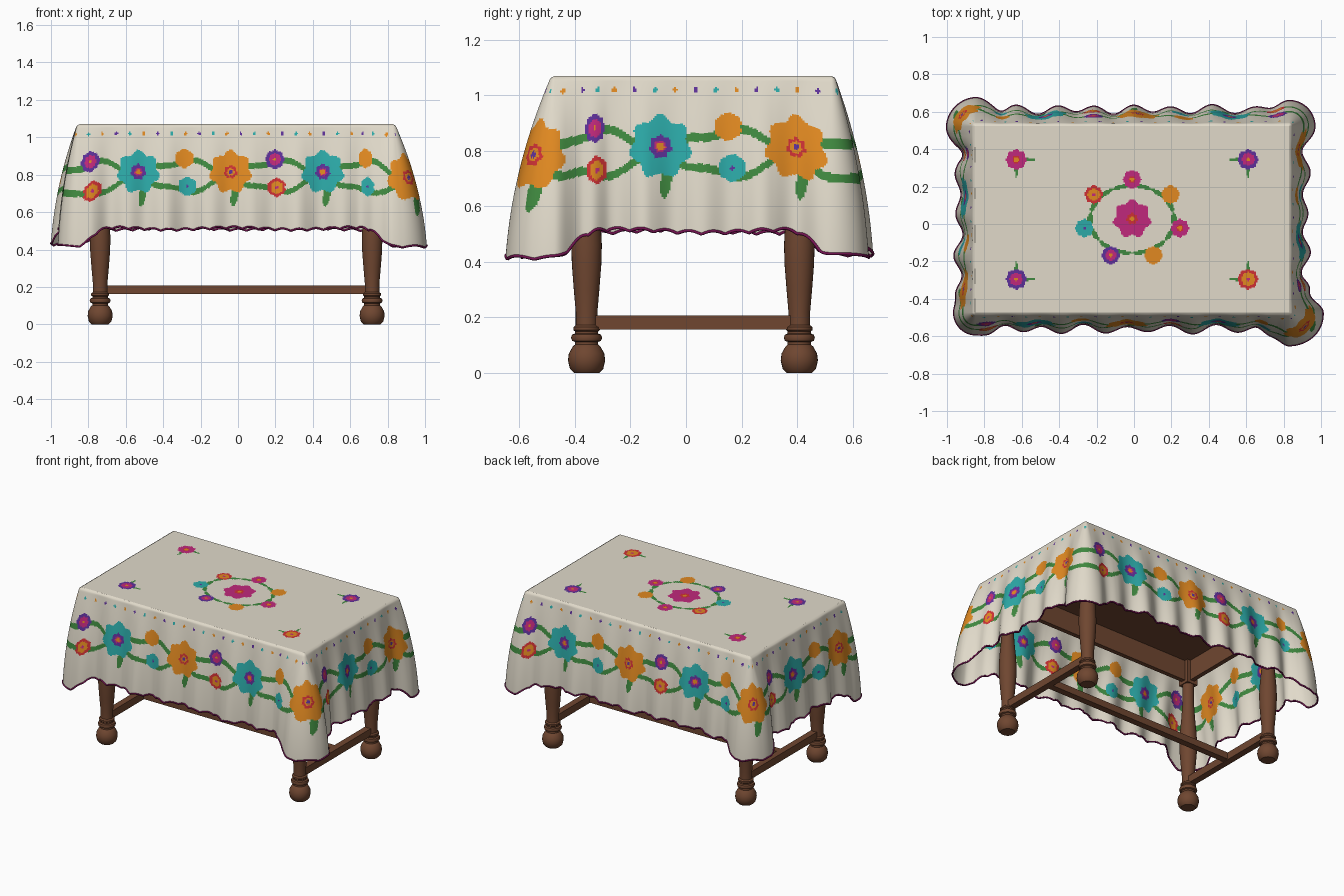
import bpy, math
from math import sin, cos, pi, hypot, atan2, exp

if "Cube" in bpy.data.objects:
    bpy.data.objects.remove(bpy.data.objects["Cube"])

# Colours (linear)
COLS = [("cream cloth", (0.75, 0.70, 0.59)), ("teal", (0.025, 0.40, 0.39)),
        ("orange", (0.75, 0.25, 0.015)), ("magenta", (0.53, 0.022, 0.20)),
        ("purple", (0.11, 0.03, 0.32)), ("red", (0.62, 0.03, 0.035)),
        ("leaf green", (0.05, 0.25, 0.05)), ("plum hem", (0.17, 0.006, 0.08)),
        ("brown wood", (0.16, 0.062, 0.03))]
MATS = []
for name, c in COLS:
    m = bpy.data.materials.new(name)
    m.diffuse_color = (*c, 1)
    m.use_nodes = True
    m.node_tree.nodes["Principled BSDF"].inputs["Base Color"].default_value = m.diffuse_color
    MATS.append(m)
CREAM, TEAL, ORANGE, MAGENTA, PURPLE, RED, GREEN, PLUM, WOOD = range(9)

X0, X1, Y0, Y1, ZT = -0.86, 0.84, -0.485, 0.535, 1.07   # covered table top
CX, CY = (X0 + X1) / 2, (Y0 + Y1) / 2
RES, ROWS, EDGE = 0.0066, 85, 0.012


def add(name, verts, faces, mats, idx=None, angle=None):
    me = bpy.data.meshes.new(name)
    me.from_pydata(verts, [], faces)
    for m in mats:
        me.materials.append(MATS[m])
    if idx:
        me.polygons.foreach_set("material_index", idx)
    if angle:
        me.shade_smooth()
        me.set_sharp_from_angle(angle=math.radians(angle))
    me.update()
    ob = bpy.data.objects.new(name, me)
    bpy.context.collection.objects.link(ob)
    return ob


# Embroidery patterns
def flower(dx, dy, r, petals, rings):
    """Rings run from the inside out as (fraction of radius, colour)."""
    d = hypot(dx, dy)
    if d > r * 1.15:
        return None
    amp = 0.1 if r > 0.06 else 0.05
    k = d / (r * (1 + amp * cos(petals * atan2(dx, dy))))
    return next((c for f, c in rings if k <= f), None)


BIG_TEAL = [(0.13, ORANGE), (0.2, MAGENTA), (0.37, PURPLE), (1, TEAL)]
BIG_ORANGE = [(0.1, PURPLE), (0.2, ORANGE), (0.32, RED), (1, ORANGE)]
BIG_MAGENTA = [(0.12, ORANGE), (0.3, RED), (1, MAGENTA)]
S_PURPLE = [(0.18, ORANGE), (0.64, MAGENTA), (1, PURPLE)]
S_RED = [(0.18, MAGENTA), (0.68, ORANGE), (1, RED)]
S_ORANGE, S_TEAL = [(1, ORANGE)], [(0.16, PURPLE), (1, TEAL)]
S_MAGENTA = [(0.25, ORANGE), (0.38, RED), (1, MAGENTA)]

BORDER = [(0, 0.815, 0.107, 7, BIG_TEAL), (0.5, 0.815, 0.107, 7, BIG_ORANGE),
          (0.25, 0.887, 0.05, 6, S_ORANGE), (0.265, 0.738, 0.049, 6, S_TEAL),
          (0.74, 0.882, 0.05, 8, S_PURPLE), (0.75, 0.732, 0.049, 6, S_RED)]


def border(s, z):
    """Colour on the hanging part: dots, repeating flowers, vines and leaves."""
    if z > 0.99:
        n = round((s - 0.05) / 0.075)
        near = hypot(s - 0.05 - n * 0.075, z - 1.02) < 0.0085
        return (TEAL, ORANGE, PURPLE)[n % 3] if near else CREAM
    u = s - 0.32
    for fu, fz, r, n, rings in BORDER:
        c = flower((u - fu + 0.5) % 1 - 0.5, z - fz, r, n, rings)
        if c is not None:
            return c
    a = abs(sin(2 * pi * u))
    wob = 0.012 * sin(8 * pi * u)
    if abs(z - (0.795 + 0.075 * a + wob)) < 0.016 or abs(z - (0.80 - 0.085 * a - wob)) < 0.015:
        return GREEN
    h = u % 0.5
    h = h - 0.5 if h > 0.25 else h
    leaf = abs(h - 0.02 - 0.15 * (z - 0.68)) / 0.02
    return GREEN if leaf ** 2 + ((z - 0.69) / 0.06) ** 2 < 1 else CREAM


WREATH = [S_MAGENTA, S_RED, S_TEAL, S_PURPLE, S_ORANGE, S_MAGENTA, S_ORANGE]
TOP = [(CX, CY + 0.003, 0.095, 7, BIG_MAGENTA)]
for k, rings in enumerate(WREATH):
    a = pi / 2 + k * 2 * pi / 7
    TOP.append((CX + 0.262 * cos(a), CY + 0.213 * sin(a), 0.047, 8, rings))
CORNERS = [(-0.63, 0.345, S_MAGENTA), (0.61, 0.345, S_PURPLE),
           (-0.63, -0.295, S_PURPLE), (0.61, -0.295, S_RED)]
TOP += [(x, y, 0.053, 8, r) for x, y, r in CORNERS]


def centre(x, y):
    """Colour on the flat top: central flower, wreath and corner sprigs."""
    for fx, fy, r, n, rings in TOP:
        c = flower(x - fx, y - fy, r, n, rings)
        if c is not None:
            return c
    dx, dy = x - CX, y - CY
    ang = atan2(dy / 0.18, dx / 0.225)
    if abs(hypot(dx / 0.225, dy / 0.18) - 1) < 0.065 * abs(sin(7 * ang + pi / 2)) ** 0.5:
        return GREEN
    for fx, fy, _ in CORNERS:
        ex, ey = abs(x - fx), abs(y - fy)
        inx, iny = (x - fx) * fx < 0, (y - fy) * fy < 0
        if (inx and ex < 0.1 and ey < 0.004 + 0.13 * (0.1 - ex)) or \
           (iny and ey < 0.095 and ex < 0.004 + 0.13 * (0.095 - ey)):
            return GREEN
    return CREAM


# Cloth top (slightly overlaps the rounded edge of the skirt)
nx, ny = round((X1 - X0) / RES), round((Y1 - Y0) / RES)
m0 = EDGE - 0.0012
xs = [X0 + m0 + (X1 - X0 - 2 * m0) * i / nx for i in range(nx + 1)]
ys = [Y0 + m0 + (Y1 - Y0 - 2 * m0) * j / ny for j in range(ny + 1)]
verts = [(x, y, ZT) for y in ys for x in xs]
faces, idx = [], []
for j in range(ny):
    for i in range(nx):
        a = j * (nx + 1) + i
        faces.append((a, a + 1, a + nx + 2, a + nx + 1))
        idx.append(centre((xs[i] + xs[i + 1]) / 2, (ys[j] + ys[j + 1]) / 2))
add("tablecloth_top", verts, faces, range(7), idx, 40)

# Outline of the drape: four sides, each followed by a corner fan
# (start, quarter turns, length, pattern length of the corner, its flare, pattern shift)
W, D = X1 - X0, Y1 - Y0
SIDES = [((X0, Y0), 0, W, 0.23, 0.168, 0.035), ((X1, Y0), 1, D, 0.05, 0.122, 0),
         ((X1, Y1), 2, W, 0.23, 0.138, 0.035), ((X0, Y1), 3, D, 0.05, 0.105, 0)]
cols = []     # base x, y, normal angle, pattern s, flare, corner weight
s0 = 0
for k, (p, q, L, c, flare, shift) in enumerate(SIDES):
    prev, pshift = SIDES[k - 1][4:]
    dx, dy = round(cos(q * pi / 2)), round(sin(q * pi / 2))
    n = round(L / RES)
    for i in range(n):
        e = i / n * L
        w0, w1 = exp(-(e / 0.085) ** 2), exp(-((L - e) / 0.085) ** 2)
        fl = 0.075 + (prev - 0.075) * w0 + (flare - 0.075) * w1
        b = EDGE + (L - 2 * EDGE) * i / n
        sh = shift * min(1, max(0, (0.2 - L + e) / 0.1)) - pshift * min(1, max(0, (0.2 - e) / 0.1))
        cols.append((p[0] + dx * b - dy * EDGE, p[1] + dy * b + dx * EDGE,
                     (q - 1) * pi / 2, s0 + e + sh, fl, max(w0, w1)))
    m = max(26, round(c / RES))
    for i in range(m):
        cols.append((p[0] + dx * (L - EDGE) - dy * EDGE, p[1] + dy * (L - EDGE) + dx * EDGE,
                     (q - 1 + i / m) * pi / 2, s0 + L + shift + (c - 2 * shift) * i / m, flare, 1))
    s0 += L + c
PER = s0


# Hanging cloth with folds
def drape(col, t):
    x, y, a, s, flare, w = col
    ph = 2 * pi * s / PER
    wave = 0.019 * sin(27 * ph + 0.8 * sin(3 * ph)) + 0.007 * sin(16 * ph + 1)
    k = min(1, t / 0.025)
    d = EDGE * math.sqrt(1 - (1 - k) ** 2)
    d += flare * (1.7 * t - 0.7 * t * t) + wave * (1 - 0.85 * w) * t ** 0.8
    hem = 0.505 - 0.09 * w + 0.012 * abs(sin(34 * ph)) + 0.006 * sin(9 * ph)
    return (x + cos(a) * d, y + sin(a) * d, ZT - (ZT - hem) * t)


N, R = len(cols), ROWS + 1
verts = [drape(c, j / ROWS) for c in cols for j in range(R)]
faces, idx = [], []
for i in range(N):
    i2 = (i + 1) % N
    s = (cols[i][3] + (cols[i2][3] or PER)) / 2
    for j in range(ROWS):
        faces.append((i * R + j, i * R + j + 1, i2 * R + j + 1, i2 * R + j))
        z = (verts[i * R + j][2] + verts[i2 * R + j + 1][2]) / 2
        idx.append(border(s, z + 0.03 * cols[i][5] * (ZT - z) / 0.3))
add("tablecloth_skirt", verts, faces, range(7), idx, 80)

# Hem piping
cu = bpy.data.curves.new("hem_piping", 'CURVE')
cu.dimensions = '3D'
cu.bevel_depth, cu.bevel_resolution = 0.0055, 1
sp = cu.splines.new('POLY')
sp.points.add(N - 1)
for i in range(N):
    sp.points[i].co = (*verts[i * R + ROWS], 1)
sp.use_cyclic_u = True
cu.materials.append(MATS[PLUM])
bpy.context.collection.objects.link(bpy.data.objects.new("hem_piping", cu))


# Wooden table
def box(name, x, y, z, sx, sy, sz):
    v = [(x + a * sx / 2, y + b * sy / 2, z + c * sz / 2)
         for a in (-1, 1) for b in (-1, 1) for c in (-1, 1)]
    f = [(0, 1, 3, 2), (4, 6, 7, 5), (0, 4, 5, 1), (2, 3, 7, 6), (0, 2, 6, 4), (1, 5, 7, 3)]
    add(name, v, f, [WOOD])


LEG = [(0.045, 0), (0.06, 0.015), (0.067, 0.045), (0.064, 0.07), (0.05, 0.095), (0.042, 0.102),
       (0.042, 0.112), (0.052, 0.116), (0.056, 0.127), (0.052, 0.138), (0.042, 0.142),
       (0.042, 0.15), (0.048, 0.155), (0.048, 0.165), (0.039, 0.172), (0.039, 0.22), (0.046, 0.30),
       (0.053, 0.39), (0.055, 0.46), (0.051, 0.54), (0.042, 0.64), (0.036, 0.74), (0.036, 0.9)]


def turned_leg(name, x, y, n=28):
    v = [(x + r * cos(2 * pi * i / n), y + r * sin(2 * pi * i / n), z)
         for r, z in LEG for i in range(n)]
    f = [(j * n + i, j * n + (i + 1) % n, (j + 1) * n + (i + 1) % n, (j + 1) * n + i)
         for j in range(len(LEG) - 1) for i in range(n)]
    f.append(tuple(reversed(range(n))))
    add(name, v, f, [WOOD], None, 40)


LX, LY = 0.727, 0.383
for sx, side in ((-1, "left"), (1, "right")):
    for sy, end in ((-1, "front"), (1, "back")):
        turned_leg(f"{end}_{side}_leg", CX + sx * LX, CY + sy * LY)
        box(f"{end}_{side}_leg_block", CX + sx * LX, CY + sy * LY, 0.95, 0.08, 0.08, 0.16)
    box(f"{side}_stretcher", CX + sx * LX, CY, 0.182, 0.045, 2 * LY, 0.05)
    box(f"{side}_apron", CX + sx * LX, CY, 0.96, 0.03, 2 * LY, 0.14)
for sy, end in ((-1, "front"), (1, "back")):
    box(f"{end}_apron", CX, CY + sy * LY, 0.96, 2 * LX, 0.03, 0.14)
box("centre_stretcher", CX, CY, 0.184, 2 * LX, 0.045, 0.046)
box("table_top", CX, CY, 1.046, W - 0.03, D - 0.03, 0.036)
